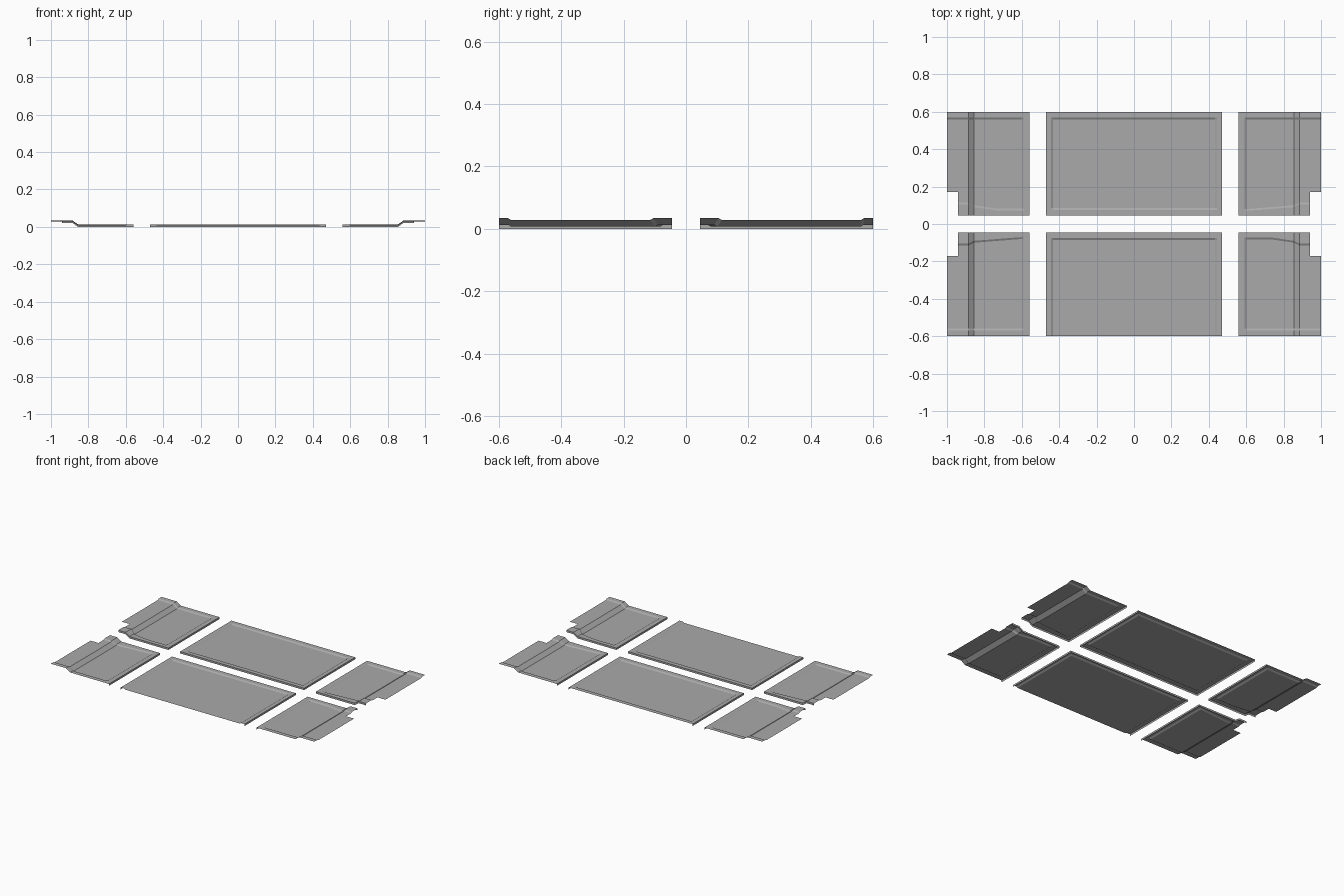
import bpy
import bmesh

cube = bpy.data.objects.get("Cube")
if cube:
    bpy.data.objects.remove(cube, do_unlink=True)

GREY = (0.4, 0.4, 0.4, 1)
mat = bpy.data.materials.new("grey rubber")
mat.use_nodes = True
mat.diffuse_color = GREY
mat.node_tree.nodes["Principled BSDF"].inputs["Base Color"].default_value = GREY

FLOOR, RIM, RISE = 0.007, 0.013, 0.021


def lerp_path(path, x):
    """Value at x on a polyline, held constant beyond its ends."""
    if x <= path[0][0]:
        return path[0][1]
    for (x0, y0), (x1, y1) in zip(path, path[1:]):
        if x <= x1:
            return y0 + (y1 - y0) * (x - x0) / (x1 - x0)
    return path[-1][1]


def sheet(name, columns, rows, sx, sy, ramp, notch=None):
    """Pressed sheet: columns are (x, level), rows are (y function, level).
    Level 0 is a skirt bottom, 1 the rim and 2 the sunken tray."""
    heights = (0, RIM, FLOOR)
    bm = bmesh.new()
    grid = []
    for x, cl in columns:
        grid.append([bm.verts.new((sx * x, sy * yf(x),
                                   heights[min(cl, rl)] + lerp_path(ramp, x)))
                     for yf, rl in rows])
    for i in range(len(columns) - 1):
        for j in range(len(rows) - 1):
            x, y = columns[i][0], rows[j][0](columns[i][0])
            if notch and x >= notch[0] and y < notch[1]:
                continue
            quad = (grid[i][j], grid[i + 1][j], grid[i + 1][j + 1], grid[i][j + 1])
            if len({tuple(round(c, 5) for c in v.co) for v in quad}) == 4:
                bm.faces.new(quad if sx * sy > 0 else quad[::-1])
    bmesh.ops.remove_doubles(bm, verts=bm.verts, dist=0.0001)
    loose = [v for v in bm.verts if not v.link_faces]
    bmesh.ops.delete(bm, geom=loose, context="VERTS")
    mesh = bpy.data.meshes.new(name)
    bm.to_mesh(mesh)
    bm.free()
    mesh.materials.append(mat)
    obj = bpy.data.objects.new(name, mesh)
    bpy.context.collection.objects.link(obj)


def at(y):
    return lambda x: y


# Wide middle mats: the front one has its tray open at the outer edge
left_half = [(-0.47, 0), (-0.47, 1), (-0.443, 1), (-0.433, 2)]
mid_columns = left_half + [(-x, level) for x, level in reversed(left_half)]
inner_rows = [(at(0.045), 0), (at(0.045), 1), (at(0.075), 1), (at(0.085), 2)]
outer_rows = [(at(0.56), 2), (at(0.57), 1), (at(0.6), 1)]
flat = [(0, 0), (1, 0)]
sheet("middle_mat_back", mid_columns, inner_rows + outer_rows, 1, 1, flat)
sheet("middle_mat_front", mid_columns, inner_rows + [(at(0.6), 2)], 1, -1, flat)

# Side mats: outer strip steps up a sill, with a notch in the inner outside corner
side_columns = [(0.56, 0), (0.56, 1), (0.592, 1), (0.602, 2), (0.74, 2),
                (0.855, 2), (0.885, 2), (0.94, 2), (1.0, 2)]
sill = [(0.855, 0), (0.885, RISE)]
straight_edge = [(0.6, 0.07), (0.855, 0.09), (0.885, 0.105)]
bent_edge = [(0.74, 0.073), (0.855, 0.09), (0.885, 0.105)]
for sx, side in ((1, "left"), (-1, "right")):
    for sy, end in ((1, "back"), (-1, "front")):
        edge = straight_edge if sx * sy > 0 else bent_edge
        rows = [(at(0.045), 0), (at(0.045), 1),
                (lambda x, e=edge: lerp_path(e, x), 1),
                (lambda x, e=edge: lerp_path(e, x) + 0.01, 2),
                (at(0.17), 2)] + outer_rows
        sheet(f"side_mat_{end}_{side}", side_columns, rows, sx, sy, sill, (0.94, 0.169))
